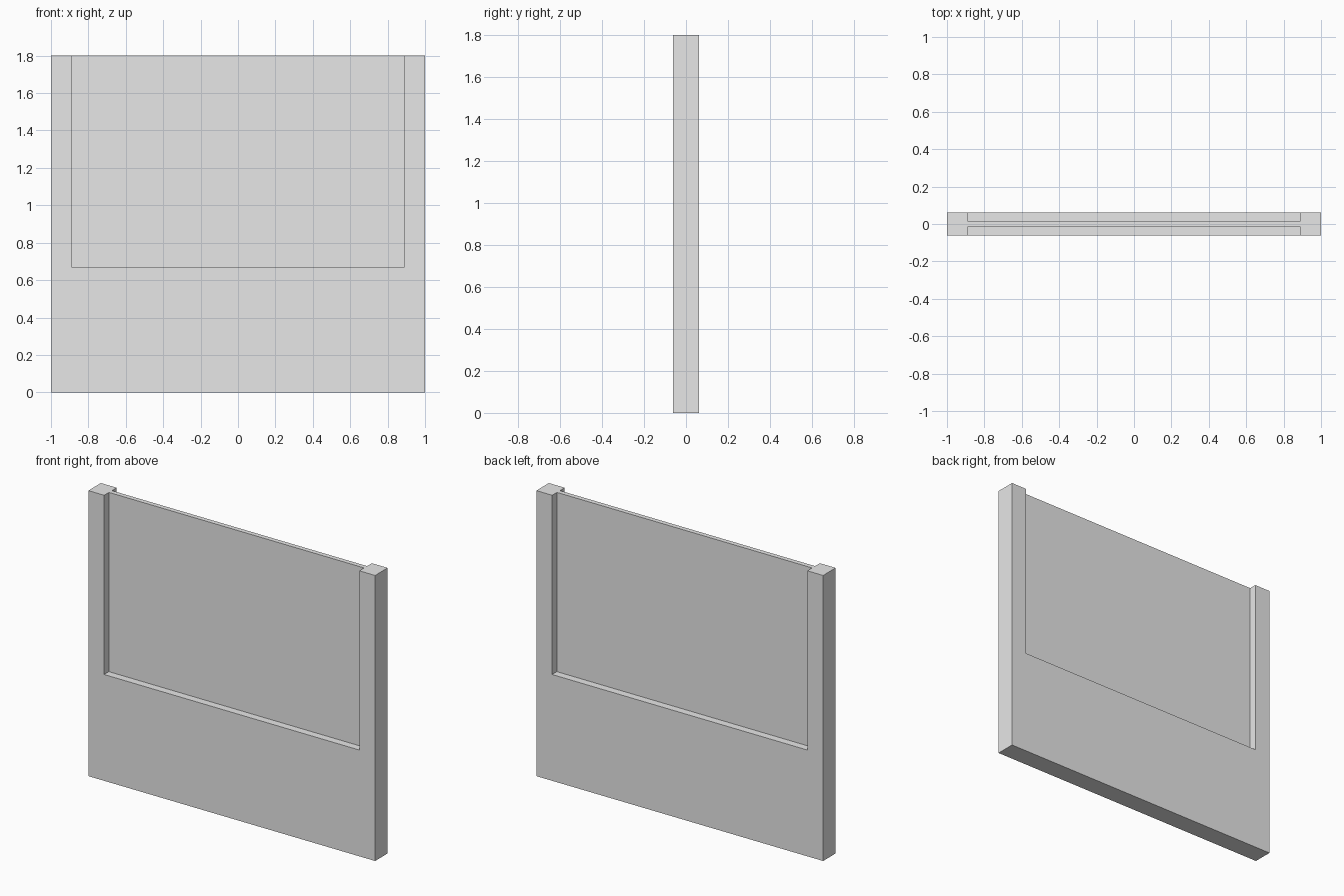
import bpy

default = bpy.data.objects.get("Cube")
if default:
    bpy.data.objects.remove(default, do_unlink=True)

WIDTH, DEPTH, HEIGHT = 2.0, 0.125, 1.8
OPENING, SILL, PANEL = 1.78, 0.67, 0.03   # recess width, recess bottom, panel thickness

grey = bpy.data.materials.new("light grey")
grey.use_nodes = True
colour = (0.8, 0.8, 0.8, 1)
grey.diffuse_color = colour
grey.node_tree.nodes["Principled BSDF"].inputs["Base Color"].default_value = colour


def box(name, size, centre):
    bpy.ops.mesh.primitive_cube_add(size=1, location=centre)
    obj = bpy.context.object
    obj.name = name
    obj.scale = size
    bpy.ops.object.transform_apply(location=True, rotation=False, scale=True)
    obj.data.materials.append(grey)
    return obj


# Solid wall slab
wall = box("wall_panel", (WIDTH, DEPTH, HEIGHT), (0, 0, HEIGHT / 2))

# Matching recesses on front and back, open at the top, leaving a thin panel
for side, name in ((-1, "front_recess"), (1, "back_recess")):
    cutter = box(name, (OPENING, DEPTH, HEIGHT),
                 (0, side * (PANEL + DEPTH) / 2, SILL + HEIGHT / 2))
    cutter.hide_render = True
    cut = wall.modifiers.new(name, "BOOLEAN")
    cut.operation = "DIFFERENCE"
    cut.solver = "EXACT"
    cut.object = cutter
    bpy.context.view_layer.objects.active = wall
    bpy.ops.object.modifier_apply(modifier=cut.name)
    bpy.data.objects.remove(cutter, do_unlink=True)
